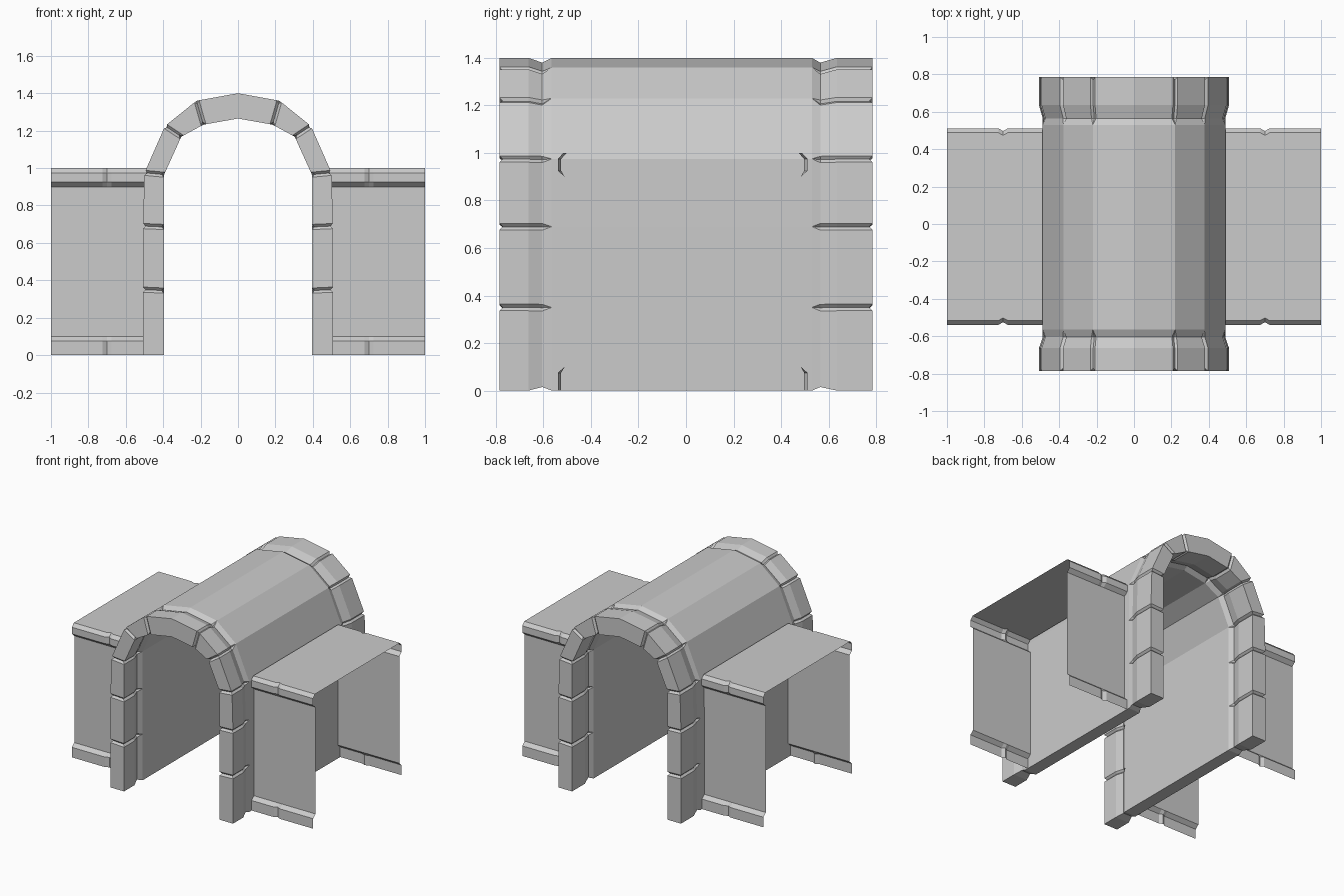
import bpy, bmesh
from mathutils import Vector

if "Cube" in bpy.data.objects:
    bpy.data.objects.remove(bpy.data.objects["Cube"])


def finish(name, bm):
    bmesh.ops.remove_doubles(bm, verts=bm.verts, dist=1e-4)
    bmesh.ops.recalc_face_normals(bm, faces=bm.faces)
    mesh = bpy.data.meshes.new(name)
    bm.to_mesh(mesh)
    bm.free()
    ob = bpy.data.objects.new(name, mesh)
    bpy.context.collection.objects.link(ob)
    return ob


def full(half):
    """Mirror a half arch (base to crown) into a whole one."""
    return [Vector(p) for p in half] + [Vector((-x, z)) for x, z in half[-2::-1]]


# Arch outlines: base, five stone joints, crown
outer = full([(.508, 0), (.508, .35), (.508, .69), (.5, .975), (.39, 1.225), (.222, 1.36), (0, 1.4)])
body = full([(.49, 0), (.49, .35), (.49, .69), (.488, .975), (.378, 1.23), (.22, 1.36), (0, 1.4)])
inner = full([(.395, 0), (.395, .345), (.395, .685), (.395, .965), (.303, 1.168), (.185, 1.232), (0, 1.265)])
CROWN, LAST = 6, 12
JOINT, DEPTH, GROOVE = .014, .014, .02

# Stations along the tunnel: y, amount of groove inset, is plain body
stations = [(-.785, 0, False), (-.663, 0, False), (-.605, 1, False), (-.565, 0, True),
            (.53, 0, True), (.565, 1, False), (.635, 0, False), (.785, 0, False)]


def section(y, inset, plain, end):
    """Rows of (outer, inner) points round the arch, with a notch at every joint."""
    out = body if plain else outer
    rows = []
    for k in range(LAST + 1):
        o, i = out[k], inner[k]
        across = (i - o).normalized()
        o2, i2 = o + across * GROOVE * inset, i - across * GROOVE * inset
        lift = Vector((0, .015 * inset)) if k in (0, LAST) else Vector((0, 0))
        if k in (0, CROWN, LAST):
            rows.append((o2 + lift, i2 + lift, y))
            continue
        w = 0 if plain else JOINT
        d = 0 if plain else DEPTH
        before = (o2 + (out[k - 1] - o).normalized() * w, i2 + (inner[k - 1] - i).normalized() * w, y)
        notch = (o2 + across * d, i2 - across * d, y + end * d)
        after = (o2 + (out[k + 1] - o).normalized() * w, i2 + (inner[k + 1] - i).normalized() * w, y)
        rows += [before, notch, after]
    return rows


# Tunnel with stone arches at both ends
bm = bmesh.new()
grid = []
for s, (y, inset, plain) in enumerate(stations):
    end = 1 if s == 0 else -1 if s == len(stations) - 1 else 0
    grid.append([(bm.verts.new((o.x, yy, o.y)), bm.verts.new((i.x, yy, i.y)))
                 for o, i, yy in section(y, inset, plain, end)])
n = len(grid[0])
for a, b in zip(grid, grid[1:]):
    for side in (0, 1):
        for k in range(n - 1):
            bm.faces.new((a[k][side], a[k + 1][side], b[k + 1][side], b[k][side]))
    for k in (0, n - 1):
        bm.faces.new((a[k][0], a[k][1], b[k][1], b[k][0]))
for row in (grid[0], grid[-1]):
    for k in range(n - 1):
        bm.faces.new((row[k][0], row[k + 1][0], row[k + 1][1], row[k][1]))
finish("arched_tunnel", bm)

# Side walls: open sheet with trim bands, swept along x with a notch at x = 0.7
half = [(.525, 0), (.525, .075), (.497, .1), (.497, .9), (.525, .925), (.525, .975), (.502, 1)]
profile = [(-y, z) for y, z in half] + half[::-1]
CENTRE_Y = -.014
for sign, name in ((1, "right_wall"), (-1, "left_wall")):
    bm = bmesh.new()
    rows = []
    for x, notch in ((.488, 0), (.675, 0), (.7, 1), (.725, 0), (1, 0)):
        row = []
        for y, z in profile:
            trim = notch and abs(y) > .5
            yy = y - (.014 if y > 0 else -.014) * (1 if trim else 0)
            row.append(bm.verts.new((sign * x, yy + CENTRE_Y, z)))
        rows.append(row)
    for a, b in zip(rows, rows[1:]):
        for k in range(len(profile) - 1):
            bm.faces.new((a[k], a[k + 1], b[k + 1], b[k]))
    ob = finish(name, bm)
    # Sheet faces look outward
    roof = max(ob.data.polygons, key=lambda p: p.center.z)
    if roof.normal.z < 0:
        ob.data.flip_normals()
